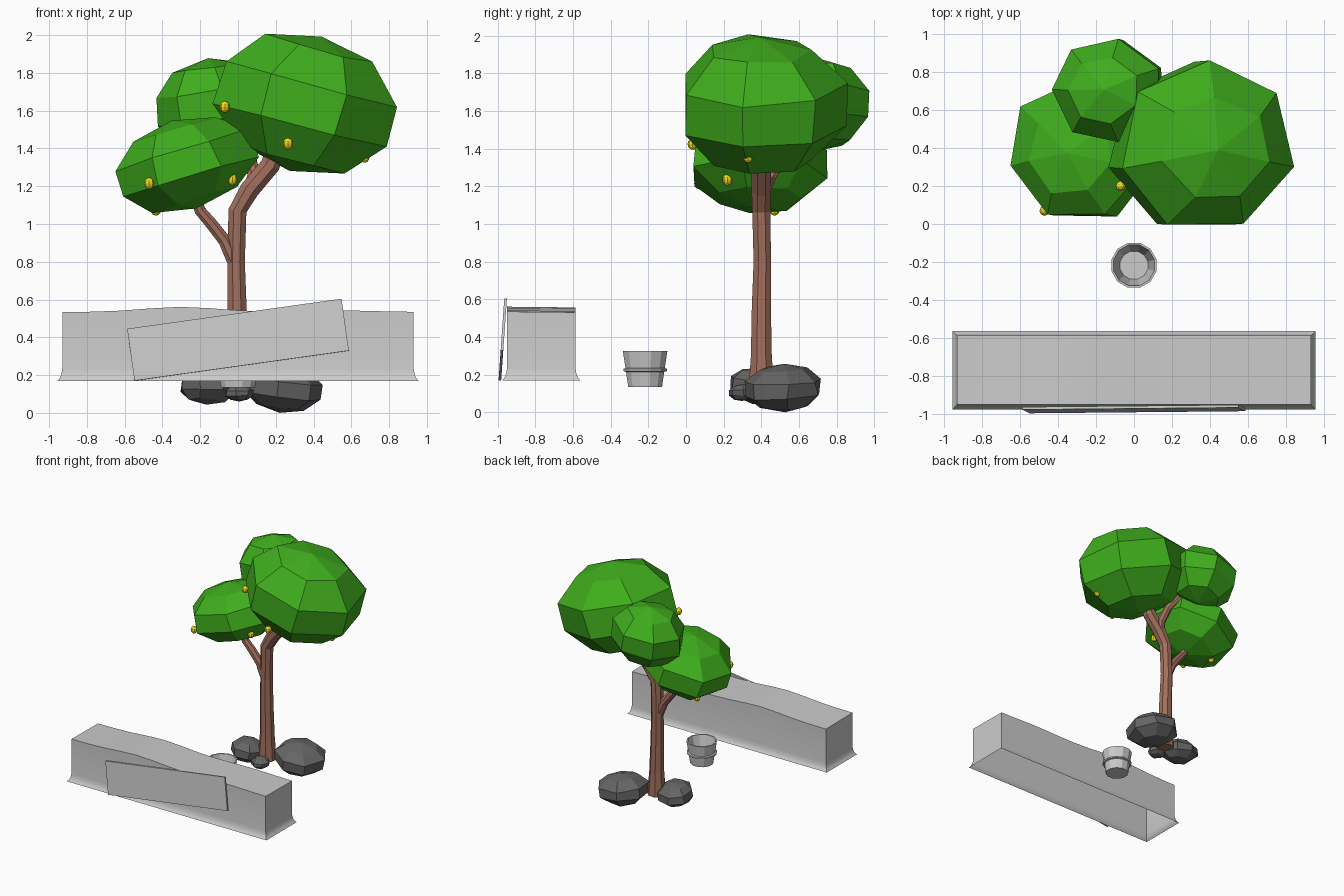
import bpy, bmesh, math, random
from mathutils import Vector, Matrix, Euler

if "Cube" in bpy.data.objects:
    bpy.data.objects.remove(bpy.data.objects["Cube"])

random.seed(4)


def material(name, rgb):
    m = bpy.data.materials.new(name)
    m.diffuse_color = (*rgb, 1)
    m.use_nodes = True
    m.node_tree.nodes["Principled BSDF"].inputs["Base Color"].default_value = m.diffuse_color
    return m


LEAF = material("leaf_green", (0.05, 0.42, 0.012))
BARK = material("bark_brown", (0.36, 0.16, 0.11))
ROCK = material("rock_grey", (0.13, 0.13, 0.13))
FRUIT = material("fruit_yellow", (0.9, 0.72, 0.01))


def finish(name, bm, mat=None, recalc=True):
    if recalc:
        bmesh.ops.recalc_face_normals(bm, faces=bm.faces)
    me = bpy.data.meshes.new(name)
    bm.to_mesh(me)
    bm.free()
    ob = bpy.data.objects.new(name, me)
    bpy.context.collection.objects.link(ob)
    if mat:
        me.materials.append(mat)
    return ob


def blob(name, centre, half, rot, mat, seg=7, rings=5, jitter=0.0):
    """Faceted ellipsoid, tilted, with slightly uneven corners."""
    bm = bmesh.new()
    bmesh.ops.create_uvsphere(bm, u_segments=seg, v_segments=rings, radius=1)
    turn = Euler([math.radians(a) for a in rot]).to_matrix()
    for v in bm.verts:
        p = v.co + Vector([random.uniform(-jitter, jitter) for _ in range(3)])
        v.co = Vector(centre) + turn @ Vector([p[i] * half[i] for i in range(3)])
    return finish(name, bm, mat)


def tube(name, path, sides=8):
    """Tapered limb along (x, y, z, radius) points."""
    bm = bmesh.new()
    pts = [Vector(p[:3]) for p in path]
    rings = []
    for i, p in enumerate(pts):
        t = (pts[min(i + 1, len(pts) - 1)] - pts[max(i - 1, 0)]).normalized()
        side = Vector((0, 1, 0)).cross(t).normalized()
        other = t.cross(side)
        ring = []
        for k in range(sides):
            a = 2 * math.pi * (k + 0.5) / sides
            ring.append(bm.verts.new(p + path[i][3] * (math.cos(a) * side + math.sin(a) * other)))
        rings.append(ring)
    for a, b in zip(rings, rings[1:]):
        for k in range(sides):
            n = (k + 1) % sides
            bm.faces.new((a[k], a[n], b[n], b[k]))
    bm.faces.new(rings[0])
    bm.faces.new(rings[-1])
    return finish(name, bm, BARK)


# Tree trunk and branches
tube("trunk", [(0, .4, .1, .075), (0, .4, .3, .06), (-.005, .4, .55, .055), (-.01, .405, .8, .05),
               (-.003, .4, 1.07, .052), (.06, .4, 1.18, .056), (.17, .4, 1.31, .056), (.24, .4, 1.5, .05)])
tube("left_branch", [(-.02, .4, .8, .04), (-.07, .4, .91, .036), (-.14, .395, 1.0, .034),
                     (-.2, .39, 1.07, .032), (-.25, .38, 1.2, .03)])
tube("back_branch", [(.06, .4, 1.16, .042), (.085, .45, 1.26, .036), (.06, .51, 1.36, .034),
                     (-.03, .61, 1.5, .03)])

# Leaf crowns
blob("large_crown", (.355, .4, 1.635), (.5, .475, .37), (0, 15, 0), LEAF, jitter=.03)
blob("left_crown", (-.28, .38, 1.32), (.405, .395, .24), (0, -17, 0), LEAF, jitter=.03)
blob("back_crown", (-.13, .7, 1.63), (.295, .315, .245), (-8, 0, 90), LEAF, jitter=.03)

# Fruits hanging under the crowns
for i, p in enumerate([(-.47, .07, 1.215), (-.435, .47, 1.075), (-.03, .22, 1.235),
                       (-.07, .2, 1.62), (.265, .035, 1.425), (.67, .33, 1.355)]):
    blob(f"fruit_{i + 1}", p, (.027, .027, .031), (0, 0, 0), FRUIT, seg=8, rings=6)

# Rocks around the trunk foot
blob("large_rock", (.235, .515, .13), (.215, .22, .125), (4, 6, 20), ROCK, jitter=.05)
blob("left_rock", (-.165, .375, .14), (.15, .165, .098), (0, 8, 60), ROCK, jitter=.06)
blob("small_rock", (.005, .3, .105), (.08, .075, .045), (0, 0, 15), ROCK, jitter=.06)

# Bucket: lathed profile with a hoop
bm = bmesh.new()
N = 12
profile = [(.092, .135), (.104, .215), (.119, .219), (.119, .231), (.107, .235), (.121, .325),
           (.11, .325), (.075, .165)]
rings = [[bm.verts.new((r * math.cos(2 * math.pi * (k + .5) / N) * 1.01,
                        -.217 + r * math.sin(2 * math.pi * (k + .5) / N) * 1.01, z))
          for k in range(N)] for r, z in profile]
for a, b in zip(rings, rings[1:]):
    for k in range(N):
        n = (k + 1) % N
        bm.faces.new((a[k], a[n], b[n], b[k]))
bm.faces.new(rings[0])
bm.faces.new(rings[-1])
finish("bucket", bm)

# Cloth-covered counter: open underneath, wavy top, flared hem
bm = bmesh.new()
COLS = 12


def wave(x):
    bump = .027 * math.exp(-((x + .3) / .28) ** 2) + .008 * math.exp(-((x - .55) / .25) ** 2)
    return .534 + bump


rows = []
for z, flare in [(.17, .025), (.185, .013), (.205, .005), (.235, 0), (None, 0)]:
    ring = []
    for y, order in ((-.95, range(COLS + 1)), (-.587, range(COLS, -1, -1))):
        for i in order:
            t = 2 * i / COLS - 1
            x = t * (.93 + flare)
            off = -flare if y < -.8 else flare
            h = z if z else wave(x) - (.004 if y > -.8 else 0)
            ring.append(bm.verts.new((x, y + off, h)))
    rows.append(ring)
M = len(rows[0])
for a, b in zip(rows, rows[1:]):
    for k in range(M):
        n = (k + 1) % M
        bm.faces.new((a[k], a[n], b[n], b[k]))
top = rows[-1]
for i in range(COLS):
    bm.faces.new((top[i], top[i + 1], top[M - 2 - i], top[M - 1 - i]))
cloth = finish("counter_cloth", bm, recalc=False)
bpy.context.view_layer.objects.active = cloth
cloth.select_set(True)
bpy.ops.object.shade_smooth_by_angle(angle=math.radians(35))
cloth.select_set(False)

# Tilted sign board leaning on the counter front
bm = bmesh.new()
bmesh.ops.create_cube(bm, size=1)
place = (Matrix.Translation((0, -.973, .387)) @ Matrix.Rotation(math.radians(-4), 4, 'X')
         @ Matrix.Rotation(math.radians(-8), 4, 'Y') @ Matrix.Diagonal((1.146, .014, .278, 1)))
bm.transform(place)
finish("sign_board", bm)
